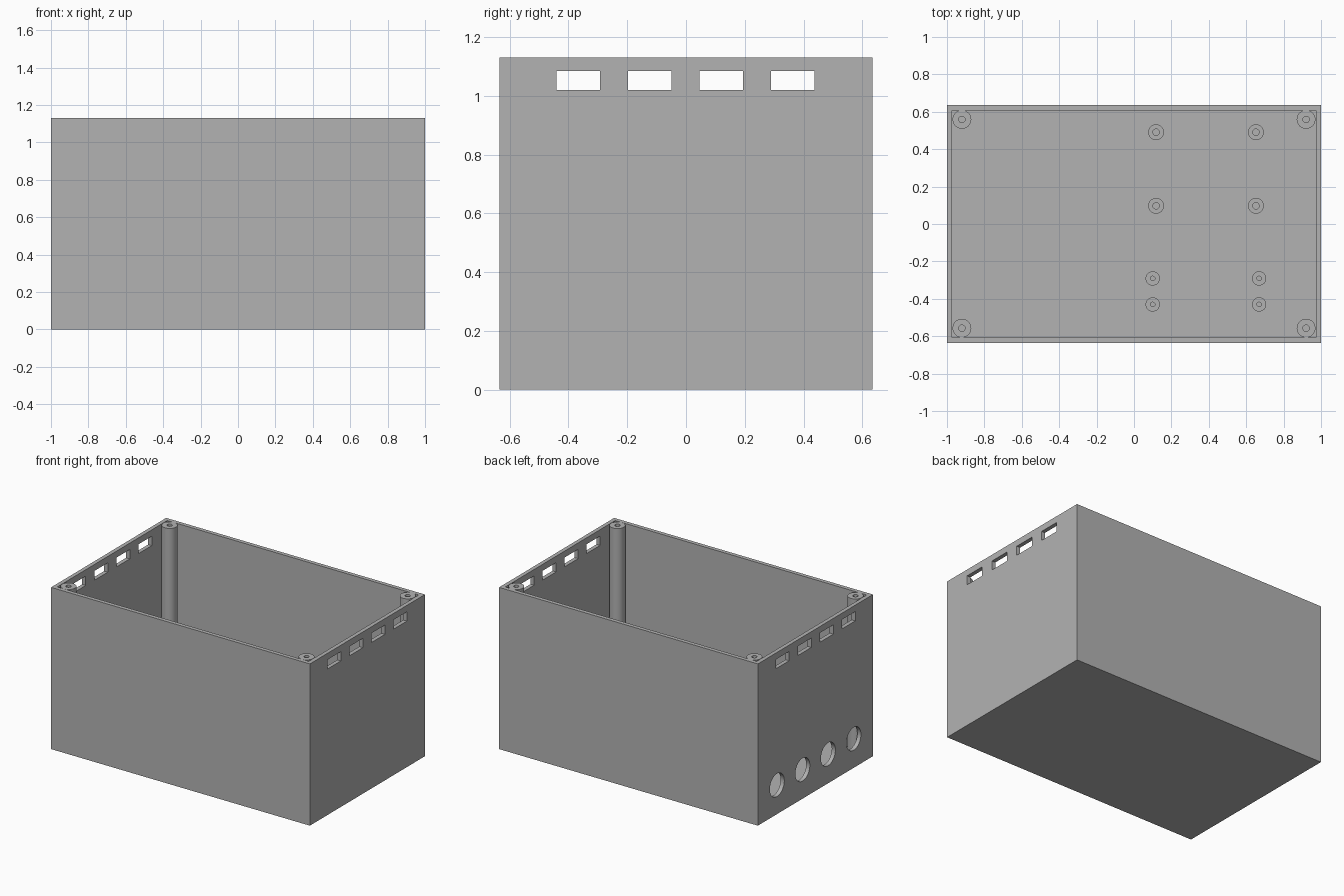
import bpy
import bmesh
import math
from mathutils import Matrix, Vector

if "Cube" in bpy.data.objects:
    bpy.data.objects.remove(bpy.data.objects["Cube"])

W, D, H = 2.0, 1.27, 1.13      # outer size of the case
WALL = 0.028
FLOOR = 0.03

grey = bpy.data.materials.new("plain grey")
grey.use_nodes = True
colour = (0.45, 0.45, 0.45, 1)
grey.diffuse_color = colour
grey.node_tree.nodes["Principled BSDF"].inputs["Base Color"].default_value = colour


def add_object(name, bm):
    bmesh.ops.recalc_face_normals(bm, faces=bm.faces)
    mesh = bpy.data.meshes.new(name)
    bm.to_mesh(mesh)
    bm.free()
    mesh.materials.append(grey)
    obj = bpy.data.objects.new(name, mesh)
    bpy.context.collection.objects.link(obj)
    return obj


def add_box(bm, low, high):
    low, high = Vector(low), Vector(high)
    matrix = Matrix.Translation((low + high) / 2) @ Matrix.Diagonal((*(high - low), 1))
    bmesh.ops.create_cube(bm, size=1, matrix=matrix)


def smooth(obj):
    bpy.ops.object.select_all(action="DESELECT")
    obj.select_set(True)
    bpy.context.view_layer.objects.active = obj
    bpy.ops.object.shade_smooth_by_angle(angle=math.radians(30))


def drilled_post(name, x, y, bottom, top, radius, bore, depth):
    """Round post with a blind screw hole, spun from its half section."""
    bm = bmesh.new()
    section = [(0, bottom), (radius, bottom), (radius, top),
               (bore, top), (bore, top - depth), (0, top - depth)]
    verts = [bm.verts.new((r, 0, z)) for r, z in section]
    edges = [bm.edges.new(pair) for pair in zip(verts, verts[1:])]
    bmesh.ops.spin(bm, geom=verts + edges, cent=(0, 0, 0), axis=(0, 0, 1),
                   angle=math.tau, steps=48, use_duplicate=False)
    bmesh.ops.remove_doubles(bm, verts=bm.verts, dist=0.0001)
    post = add_object(name, bm)
    post.location = (x, y, 0)
    smooth(post)


# Case: solid block, hollowed and pierced
bm = bmesh.new()
add_box(bm, (-W / 2, -D / 2, 0), (W / 2, D / 2, H))
case = add_object("case", bm)

cutters = []
bm = bmesh.new()
add_box(bm, (-W / 2 + WALL, -D / 2 + WALL, FLOOR), (W / 2 - WALL, D / 2 - WALL, H + 0.1))
cutters.append(add_object("cavity_cutter", bm))

# Vent slots through both ends, cable holes through the right end only
bm = bmesh.new()
for i in range(4):
    y = (i - 1.5) * 0.243 - 0.002
    add_box(bm, (-1.1, y - 0.074, 1.02), (1.1, y + 0.074, 1.085))
cutters.append(add_object("vent_cutter", bm))

bm = bmesh.new()
for i in range(4):
    place = Matrix.Translation((-W / 2, (i - 1.5) * 0.282, 0.203))
    bmesh.ops.create_cone(bm, cap_ends=True, segments=48, radius1=0.08, radius2=0.08,
                          depth=0.2, matrix=place @ Matrix.Rotation(math.pi / 2, 4, "Y"))
cutters.append(add_object("cable_hole_cutter", bm))

for cutter in cutters:
    cutter.hide_render = True
    cut = case.modifiers.new(cutter.name, "BOOLEAN")
    cut.operation = "DIFFERENCE"
    cut.solver = "EXACT"
    cut.object = cutter

bpy.context.view_layer.update()
graph = bpy.context.evaluated_depsgraph_get()
case_mesh = bpy.data.meshes.new_from_object(case.evaluated_get(graph))
case.modifiers.clear()
case.data = case_mesh
for cutter in cutters:
    bpy.data.objects.remove(cutter)
smooth(case)

# Lid screw posts in the corners
for side, x in (("right", -0.92), ("left", 0.92)):
    for end, y in (("front", -0.557), ("back", 0.559)):
        drilled_post(f"corner_post_{end}_{side}", x, y, FLOOR - 0.01, H, 0.05, 0.017, 0.2)

# Circuit board standoffs on the floor
for x in (0.118, 0.652):
    for y in (0.097, 0.491):
        drilled_post("large_standoff", x, y, FLOOR - 0.01, 0.08, 0.042, 0.017, 0.045)
for x in (0.1, 0.669):
    for y in (-0.43, -0.291):
        drilled_post("small_standoff", x, y, FLOOR - 0.01, 0.08, 0.038, 0.012, 0.045)
